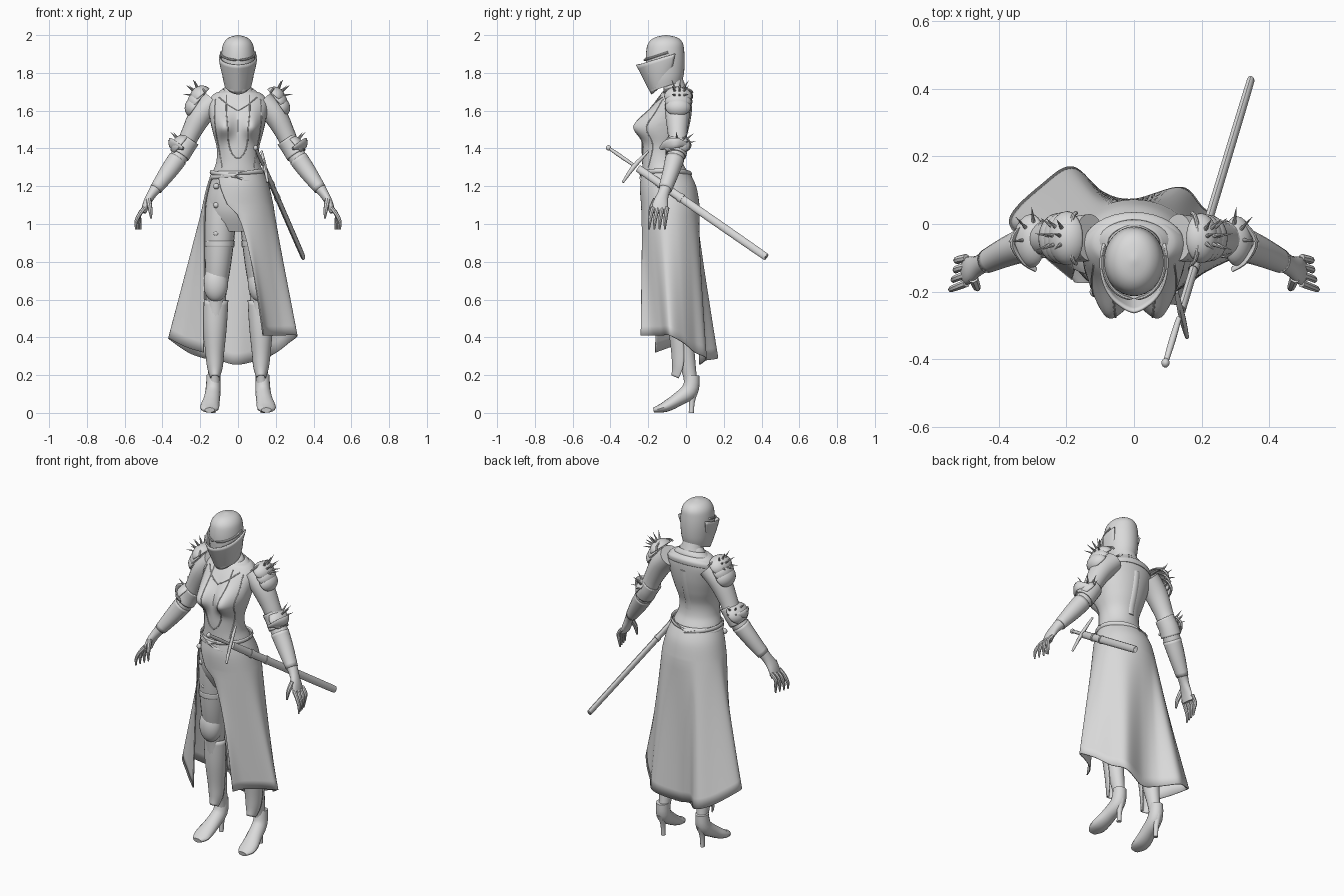
import bpy, bmesh, math
from math import sin, cos, pi, radians, exp
from mathutils import Vector, Matrix
from mathutils.bvhtree import BVHTree

if "Cube" in bpy.data.objects:
    bpy.data.objects.remove(bpy.data.objects["Cube"])

grey = bpy.data.materials.new("plain_grey")
grey.use_nodes = True
grey.diffuse_color = (0.7, 0.7, 0.7, 1)
grey.node_tree.nodes["Principled BSDF"].inputs["Base Color"].default_value = (0.7, 0.7, 0.7, 1)
SIDES = ((1, "left"), (-1, "right"))


def finish(name, bm, thick=0, angle=40):
    bmesh.ops.recalc_face_normals(bm, faces=bm.faces)
    mesh = bpy.data.meshes.new(name)
    bm.to_mesh(mesh)
    bm.free()
    mesh.materials.append(grey)
    ob = bpy.data.objects.new(name, mesh)
    bpy.context.collection.objects.link(ob)
    if thick:
        ob.modifiers.new("thickness", "SOLIDIFY").thickness = thick
    bpy.ops.object.select_all(action="DESELECT")
    ob.select_set(True)
    bpy.context.view_layer.objects.active = ob
    bpy.ops.object.shade_smooth_by_angle(angle=radians(angle))
    return ob


def spline(rows, k=4):
    """Catmull-Rom interpolation of rows of numbers."""
    out = []
    for i in range(len(rows) - 1):
        four = [rows[max(0, min(len(rows) - 1, i + j))] for j in (-1, 0, 1, 2)]
        for s in range(k):
            t = s / k
            out.append([b + t / 2 * (c - a + t * (2 * a - 5 * b + 4 * c - d + t * (3 * (b - c) + d - a)))
                        for a, b, c, d in zip(*four)])
    return out + [list(rows[-1])]


def skin(name, rings, closed=True, cap=True, **kw):
    bm = bmesh.new()
    vs = [[bm.verts.new(p) for p in ring] for ring in rings]
    n = len(vs[0])
    for a, b in zip(vs, vs[1:]):
        for i in range(n if closed else n - 1):
            j = (i + 1) % n
            bm.faces.new((a[i], a[j], b[j], b[i]))
    if closed and cap:
        bm.faces.new(vs[0])
        bm.faces.new(vs[-1])
    return finish(name, bm, **kw)


def tube(name, rows, side=1, n=16, k=4, sweep=360, **kw):
    """Rows of x, y, z, side radius, depth radius along a path."""
    rows = spline(rows, k)
    pts = [Vector(r[:3]) for r in rows]
    rings = []
    for i, p in enumerate(pts):
        t = (pts[min(i + 1, len(pts) - 1)] - pts[max(i - 1, 0)]).normalized()
        u = Vector((1, 0, 0))
        u = (u - t * u.dot(t)).normalized()
        v = t.cross(u)
        ring = [p + u * rows[i][3] * cos(a) + v * rows[i][4] * sin(a)
                for a in (radians(90 - sweep / 2 + sweep * j / n) for j in range(n))]
        rings.append([(q.x * side, q.y, q.z) for q in ring])
    return skin(name, rings, closed=sweep == 360, **kw)


def stack(name, rows, n=32, k=4, deform=None, **kw):
    """Level ellipses: z, centre y, x radius, y radius."""
    rings = []
    for z, cy, rx, ry in spline(rows, k):
        ring = [Vector((rx * cos(a), cy + ry * sin(a), z)) for a in (2 * pi * j / n for j in range(n))]
        rings.append([deform(p) for p in ring] if deform else ring)
    return skin(name, rings, **kw)


def dome(name, at, size, side=1, tilt=0, cut=None, thick=0):
    """Ellipsoid, optionally cut to an upper shell and leaned outward."""
    bm = bmesh.new()
    bmesh.ops.create_uvsphere(bm, u_segments=24, v_segments=14, radius=1)
    if cut is not None:
        bmesh.ops.bisect_plane(bm, geom=bm.verts[:] + bm.edges[:] + bm.faces[:],
                               plane_co=(0, 0, cut), plane_no=(0, 0, -1), clear_outer=True)
    mat = Matrix.Translation(at) @ Matrix.Rotation(radians(tilt), 4, "Y") @ Matrix.Diagonal((*size, 1))
    bm.transform(Matrix.Diagonal((side, 1, 1, 1)) @ mat)
    return finish(name, bm, thick=thick)


def spike(name, base, way, length, r, side):
    bm = bmesh.new()
    bmesh.ops.create_cone(bm, segments=8, cap_ends=True, radius1=r, radius2=r * 0.08, depth=length)
    way = Vector(way).normalized()
    mat = Matrix.Translation(Vector(base) + way * length * 0.45) @ way.to_track_quat("Z", "Y").to_matrix().to_4x4()
    bm.transform(Matrix.Diagonal((side, 1, 1, 1)) @ mat)
    finish(name, bm)


def bump(x, centre, width):
    return exp(-((x - centre) / width) ** 2)


# Torso and neck, with the bust swelling out of the front
def bust(p):
    swell = .072 * bump(abs(p.x), .078, .055) * bump(p.z, 1.515, .075 if p.z > 1.515 else .055)
    return p - Vector((0, swell if p.y < -.12 else 0, 0))


torso = stack("torso", [
    (1.2, -.095, .15, .13), (1.27, -.11, .135, .12), (1.33, -.125, .115, .107), (1.4, -.128, .112, .107),
    (1.48, -.115, .132, .117), (1.56, -.095, .15, .115), (1.64, -.07, .158, .098),
    (1.69, -.055, .125, .078), (1.72, -.058, .065, .06), (1.82, -.09, .055, .055)], 72, 7, bust)
stack("hips", [(.96, -.085, .12, .08), (1.05, -.085, .165, .125), (1.14, -.085, .168, .142), (1.24, -.1, .142, .126)])

# Trim lying on the body, found by casting onto its surface
tree = BVHTree.FromPolygons([v.co for v in torso.data.vertices], [p.vertices for p in torso.data.polygons])


def trim(name, line, way=1, r=.003, wide=1):
    pts = []
    for x, z in spline(line, 6):
        hit = tree.ray_cast(Vector((x, -way, z)), Vector((0, way, 0)))[0]
        if hit:
            pts.append((x, hit.y, z, r * wide, r))
    tube(name, pts, n=8, k=1)


for m, s in SIDES:
    trim(s + "_corset_seam", [(m * x, z) for x, z in ((.06, 1.68), (.062, 1.6), (.055, 1.52), (.05, 1.43), (.03, 1.37), (0, 1.345))])
    trim(s + "_side_seam", [(m * x, z) for x, z in ((.12, 1.66), (.125, 1.58), (.115, 1.48), (.1, 1.4), (.085, 1.3))])
    trim(s + "_neckline", [(m * x, z) for x, z in ((.1, 1.67), (.05, 1.63), (0, 1.6))])
trim("back_strap", [(0, 1.62), (0, 1.5), (0, 1.37)], -1, .006, 3)

# Cowl folds around the neck
for i in range(3):
    f = 1 - i * .24
    stack("cowl_fold_%d" % (i + 1), [
        (1.645 + i * .025, -.06, .15 * f, .093 * f), (1.67 + i * .027, -.06, .145 * f, .094 * f),
        (1.695 + i * .028, -.06, .105 * f, .075 * f)], cap=False, thick=.006,
        deform=lambda p: p + Vector((0, 0, (p.y + .03) * .25)))


# Helmet: skull with a rising back rim, and a ridged visor
def rim(p):
    return p + Vector((0, 0, max(0, 1.84 - p.z) * (p.y + .1) * 3))


stack("helmet_skull", [
    (1.73, -.105, .07, .085), (1.78, -.108, .082, .097), (1.86, -.11, .089, .103), (1.92, -.11, .086, .1),
    (1.96, -.108, .075, .09), (1.987, -.106, .048, .06), (2, -.106, .004, .005)], deform=rim)
rings = []
for t in (i / 8 for i in range(9)):
    ring = []
    for a in (radians(-115 + 230 * j / 32) for j in range(33)):
        ridge = 1 + .06 * max(0, 1 - abs(a) * 2.5)
        top, low = 1.845 + .04 * (1 - cos(a)), 1.69 + .055 * (1 - cos(a))
        rx, ry = .094 - .034 * t ** 1.4, .134 - .075 * t
        ring.append((rx * sin(a), -.115 - ry * cos(a) * ridge, top + (low - top) * t))
    rings.append(ring)
skin("visor", rings, closed=False, thick=.008)
tube("brow_rim", [(.091 * sin(a), -.113 - .108 * cos(a), 1.868 + .035 * (1 - cos(a)), .006, .006)
                  for a in (radians(-100 + 20 * j) for j in range(11))], n=8, k=2)

# Long open skirt: the hem is a folded line of hip angle, x, y, z
hem = spline([
    (-17, .135, -.24, .41), (15, .165, -.18, .41), (45, .23, -.13, .41), (72, .315, -.085, .41),
    (100, .27, -.01, .37), (125, .205, .05, .32), (150, .14, .11, .29), (178, 0, .075, .255),
    (198, -.09, .095, .275), (215, -.18, .17, .29), (235, -.265, .125, .32), (258, -.37, .01, .395),
    (275, -.28, -.085, .35), (289, -.185, -.165, .32)], 8)


def skirt_ring(z, rx, ry, cy, start):
    angles = (radians(start + (h[0] + 17) / 306 * (289 - start)) for h in hem)
    return [Vector((rx * sin(a), cy - ry * cos(a), z)) for a in angles]


rings = [skirt_ring(*r) for r in spline([
    (1.28, .137, .124, -.11, -50), (1.2, .165, .149, -.095, -35), (1.1, .188, .155, -.083, -17)], 5)]
hip = rings[-1]
for w in (i / 14 for i in range(1, 15)):
    ring = []
    for p, h in zip(hip, hem):
        q = p.lerp(Vector(h[1:]), w)
        # The front opening swings aside early
        q.x = p.x + (h[1] - p.x) * w ** (1 - .5 * bump(h[0], -17, 35))
        ring.append(q)
    rings.append(ring)
skin("skirt", rings, closed=False, thick=.006)

# Belts
for i, lean in enumerate((.12, -.2)):
    tube("belt_%d" % (i + 1), [(.144 * cos(a), -.107 + .128 * sin(a), 1.265 - i * .02 + lean * .146 * cos(a), .006, .012)
                               for a in (2 * pi * j / 24 for j in range(25))], n=8, k=2)

for m, s in SIDES:
    # Legs with greaves, knee guards and heeled boots
    tube(s + "_leg", [
        (.09, -.085, 1.12, .08, .1), (.095, -.09, 1, .083, .09), (.105, -.08, .8, .07, .075),
        (.117, -.055, .62, .054, .056), (.12, -.03, .48, .056, .062), (.125, -.005, .33, .043, .05),
        (.125, .02, .2, .032, .036), (.128, .03, .12, .031, .036)], m, 20)
    tube(s + "_greave", [
        (.118, -.045, .6, .067, .056), (.122, -.032, .46, .063, .062), (.123, -.02, .32, .05, .058),
        (.122, -.025, .24, .041, .05), (.122, -.045, .185, .025, .035)], m, 20, sweep=200, thick=.006)
    dome(s + "_knee_guard", (.118, -.09, .685), (.066, .055, .098), m)
    tube(s + "_thigh_strap", [(.1, -.085, .91, .083, .088), (.1, -.085, .88, .081, .087)], m, 20, cap=False, thick=.006)
    tube(s + "_boot_foot", [
        (.13, .035, .2, .036, .037), (.132, .02, .12, .04, .044), (.14, -.045, .07, .044, .036),
        (.149, -.1, .037, .05, .03), (.15, -.14, .022, .047, .021), (.15, -.172, .015, .026, .013)], m)
    tube(s + "_boot_heel", [(.13, .04, .13, .025, .03), (.13, .032, .06, .014, .015), (.13, .028, 0, .012, .014)], m, 12)

    # Arms, gauntlet cuffs and hands
    tube(s + "_arm", [
        (.13, -.04, 1.65, .06, .07), (.195, -.045, 1.58, .062, .065), (.25, -.045, 1.48, .051, .052),
        (.285, -.045, 1.4, .047, .048), (.345, -.07, 1.31, .048, .046), (.415, -.1, 1.215, .036, .035),
        (.455, -.12, 1.16, .025, .03), (.483, -.135, 1.11, .02, .04), (.5, -.14, 1.06, .014, .042)], m, 20)
    tube(s + "_gauntlet", [(.32, -.06, 1.345, .051, .051), (.37, -.08, 1.275, .046, .044), (.435, -.11, 1.185, .033, .036)],
         m, 20, cap=False, thick=.005)
    for i in range(4):
        y = -.175 + .025 * i
        tube("%s_finger_%d" % (s, i + 1), [
            (.495, y, 1.085, .012, .012), (.522, y * 1.06, 1.05, .011, .011), (.54 - .007 * i, y * 1.1, 1.01, .009, .009),
            (.54 - .008 * i, y * 1.12, .97, .004, .004)], m, 8)
    tube(s + "_thumb", [(.475, -.16, 1.13, .015, .015), (.465, -.185, 1.08, .012, .012), (.46, -.193, 1.03, .005, .005)], m, 8)

    # Layered shoulder guards with spikes
    for i in range(3):
        dome("%s_shoulder_plate_%d" % (s, i + 1), (.193 + .014 * i, -.042, 1.672 - .028 * i),
             (.056, .075 - .003 * i, .055), m, 40 + 8 * i, .1, .006)
    tube(s + "_shoulder_rim", [(.17 + .02 * cos(a), -.042 + .075 * sin(a), 1.695 + .025 * cos(a), .006, .006)
                               for a in (radians(-90 + 15 * j) for j in range(13))], m, 8, 2)
    for i in range(3):
        for j in range(3):
            up, b = radians(8 + 28 * i), radians(-20 + 28 * j)
            way = Vector((cos(up) * cos(b), sin(b), sin(up)))
            spike("%s_shoulder_spike_%d" % (s, i * 3 + j + 1),
                  Vector((.195, -.042, 1.675)) + way * .048, way, .055, .007, m)

    # Elbow guards with spikes
    tube(s + "_elbow_band", [(.255, -.045, 1.45, .054, .055), (.285, -.047, 1.405, .055, .056), (.31, -.055, 1.365, .056, .056)],
         m, 20, cap=False, thick=.006)
    dome(s + "_elbow_plate", (.3, -.05, 1.415), (.056, .074, .046), m, 50, .05, .006)
    tube(s + "_elbow_flare", [(.29, -.135, 1.4, .006, .01), (.335, -.1, 1.42, .008, .026),
                              (.36, -.05, 1.43, .008, .026), (.325, .003, 1.42, .006, .012)], m, 10)
    for i in range(6):
        b = radians(-5 + 42 * (i % 3))
        way = Vector((cos(b) * .7, sin(b), .25 + .5 * (i // 3)))
        spike("%s_elbow_spike_%d" % (s, i + 1), Vector((.29, -.043, 1.415)) + way * .045, way, .055, .007, m)

# Buckles on the open side of the thigh
for i, z in enumerate((1.2, 1.1, .95)):
    dome("buckle_%d" % (i + 1), (-.115, -.2 + .02 * i, z), (.016, .016, .016))

# Sheathed sword hung on the left hip
tail, tip = Vector((.09, -.42, 1.41)), Vector((.342, .415, .832))


def along(t, a, b):
    return (*tail.lerp(tip, t), a, b)


tube("scabbard", [along(.2, .013, .02), along(.5, .013, .021), along(.97, .012, .02), along(1, .009, .016)], n=12)
tube("sword_grip", [along(.02, .008, .008), along(.09, .01, .01), along(.17, .008, .008)], n=10)
dome("sword_pommel", tail.lerp(tip, .012), (.012, .014, .014))
tube("sword_guard", [(.157, -.335, 1.22, .006, .006), (.142, -.275, 1.305, .01, .012), (.125, -.2, 1.385, .006, .006)], n=10)
for i, t in enumerate((.34, .46)):
    tube("scabbard_ring_%d" % (i + 1), [along(t, .016, .024), along(t + .02, .016, .024)], n=12)
